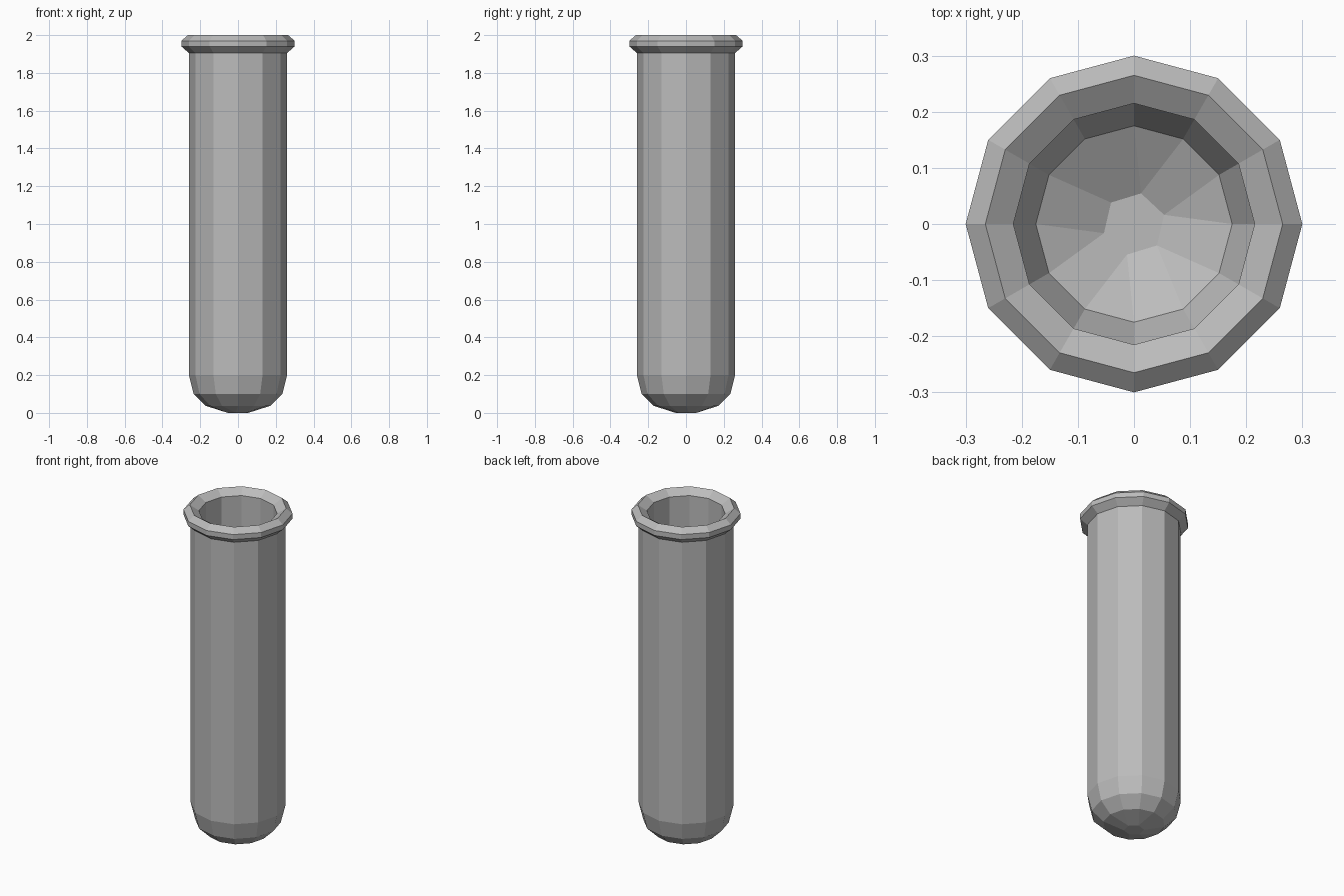
import bpy
import bmesh
from math import sin, cos, radians

cube = bpy.data.objects.get("Cube")
if cube:
    bpy.data.objects.remove(cube, do_unlink=True)

SIDES = 12
# Wall profile (radius, height): outer base, up over the lip, down the inside
PROFILE = [
    (0.17, 0.037), (0.235, 0.10), (0.26, 0.20),
    (0.26, 1.905), (0.30, 1.94), (0.30, 1.97), (0.265, 2.0),
    (0.215, 1.967), (0.215, 0.21), (0.175, 0.12),
]


def ring(bm, radius, z, count, turn=0):
    angles = [radians(turn + 360 * i / count) for i in range(count)]
    return [bm.verts.new((radius * cos(a), radius * sin(a), z)) for a in angles]


def cap(bm, loop, radius, z):
    """Close a twelve-sided loop with a slightly turned hexagon."""
    hexagon = ring(bm, radius, z, SIDES // 2, 17)
    bm.faces.new(hexagon)
    for j, v in enumerate(hexagon):
        a, b, c = (loop[(2 * j + k) % SIDES] for k in range(3))
        bm.faces.new((a, b, v))
        bm.faces.new((b, c, hexagon[(j + 1) % len(hexagon)], v))


glass = bpy.data.materials.new("grey glass")
glass.use_nodes = True
grey = (0.5, 0.5, 0.5, 1)
glass.diffuse_color = grey
glass.node_tree.nodes["Principled BSDF"].inputs["Base Color"].default_value = grey

# Wall and lip
bm = bmesh.new()
loops = [ring(bm, r, z, SIDES) for r, z in PROFILE]
for low, high in zip(loops, loops[1:]):
    for i in range(SIDES):
        n = (i + 1) % SIDES
        bm.faces.new((low[i], low[n], high[n], high[i]))

# Rounded base, outside and inside
cap(bm, loops[0], 0.056, 0.0)
cap(bm, loops[-1], 0.056, 0.05)
bmesh.ops.recalc_face_normals(bm, faces=bm.faces)

mesh = bpy.data.meshes.new("test_tube")
bm.to_mesh(mesh)
bm.free()
mesh.materials.append(glass)
tube = bpy.data.objects.new("test_tube", mesh)
bpy.context.collection.objects.link(tube)
